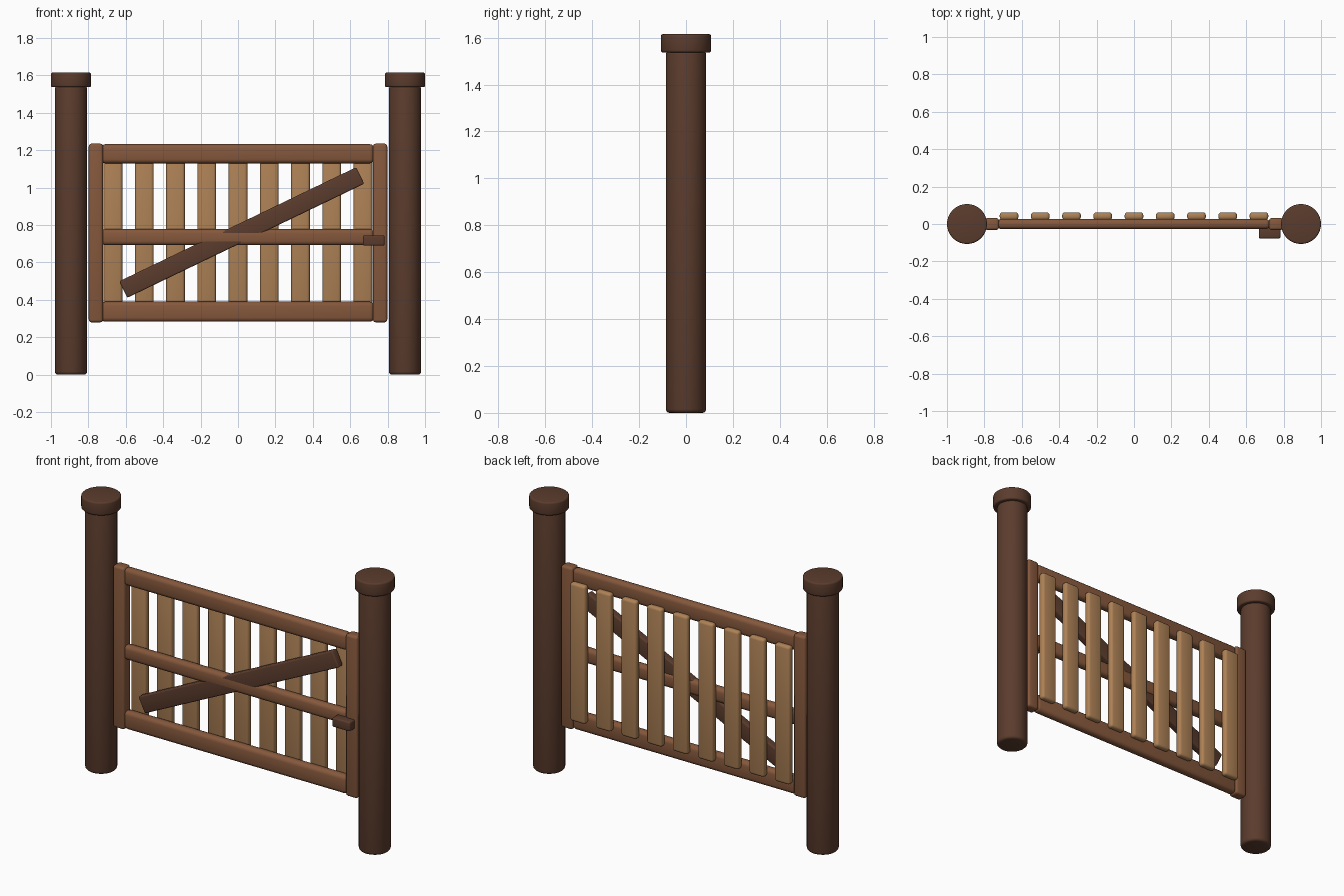
import bpy
from math import radians

cube = bpy.data.objects.get("Cube")
if cube:
    bpy.data.objects.remove(cube, do_unlink=True)


def material(name, rgb):
    mat = bpy.data.materials.new(name)
    mat.use_nodes = True
    color = (*rgb, 1)
    mat.diffuse_color = color
    bsdf = next(n for n in mat.node_tree.nodes if n.type == "BSDF_PRINCIPLED")
    bsdf.inputs["Base Color"].default_value = color
    return mat


dark_wood = material("dark wood", (0.105, 0.045, 0.026))
mid_wood = material("reddish brown wood", (0.235, 0.097, 0.045))
light_wood = material("light wood", (0.42, 0.22, 0.092))


def finish(name, mat, bevel, segments=3):
    """Name, colour, round the edges and smooth the active object."""
    obj = bpy.context.object
    obj.name = name
    obj.data.materials.append(mat)
    bpy.ops.object.transform_apply(location=False, rotation=False, scale=True)
    mod = obj.modifiers.new("rounded edges", "BEVEL")
    mod.width = bevel
    mod.segments = segments
    mod.limit_method = "ANGLE"
    mod.angle_limit = radians(40)
    bpy.ops.object.modifier_apply(modifier=mod.name)
    bpy.ops.object.shade_smooth_by_angle(angle=radians(35))
    return obj


def board(name, x, y, z, mat, bevel, tilt=0):
    """Box given as (min, max) on each axis, tilted in the gate's plane."""
    spans = (x, y, z)
    bpy.ops.mesh.primitive_cube_add(
        size=1, location=[(a + b) / 2 for a, b in spans], rotation=(0, -tilt, 0))
    bpy.context.object.scale = [b - a for a, b in spans]
    return finish(name, mat, bevel)


def drum(name, x, radius, z, mat, bevel):
    bpy.ops.mesh.primitive_cylinder_add(
        vertices=32, radius=radius, depth=z[1] - z[0], location=(x, 0, sum(z) / 2))
    return finish(name, mat, bevel)


# Round posts with caps, and the upright frame members beside them
for side, s in (("right", -1), ("left", 1)):
    drum(f"{side}_post", s * 0.893, 0.086, (0, 1.545), dark_wood, 0.016)
    drum(f"{side}_post_cap", s * 0.893, 0.107, (1.537, 1.615), dark_wood, 0.009)
    board(f"{side}_stile", sorted((s * 0.722, s * 0.798)), (-0.032, 0.032),
          (0.28, 1.235), mid_wood, 0.014)

# Horizontal rails
for name, z in (("bottom", (0.283, 0.39)), ("middle", (0.692, 0.778)), ("top", (1.13, 1.232))):
    board(f"{name}_rail", (-0.732, 0.727), (-0.027, 0.027), z, mid_wood, 0.022)

# Vertical slats on the back
for i in range(9):
    x = (i - 4) * 0.167
    board(f"slat_{i + 1}", (x - 0.05, x + 0.05), (0.022, 0.062),
          (0.35, 1.165), light_wood, 0.015)

# Diagonal brace, set almost flush with the rail fronts
board("diagonal_brace", (-0.683, 0.723), (-0.0265, 0.018), (0.711, 0.809),
      dark_wood, 0.008, radians(25.7))

# Latch block
board("latch", (0.667, 0.783), (-0.077, -0.02), (0.69, 0.745), dark_wood, 0.008)
